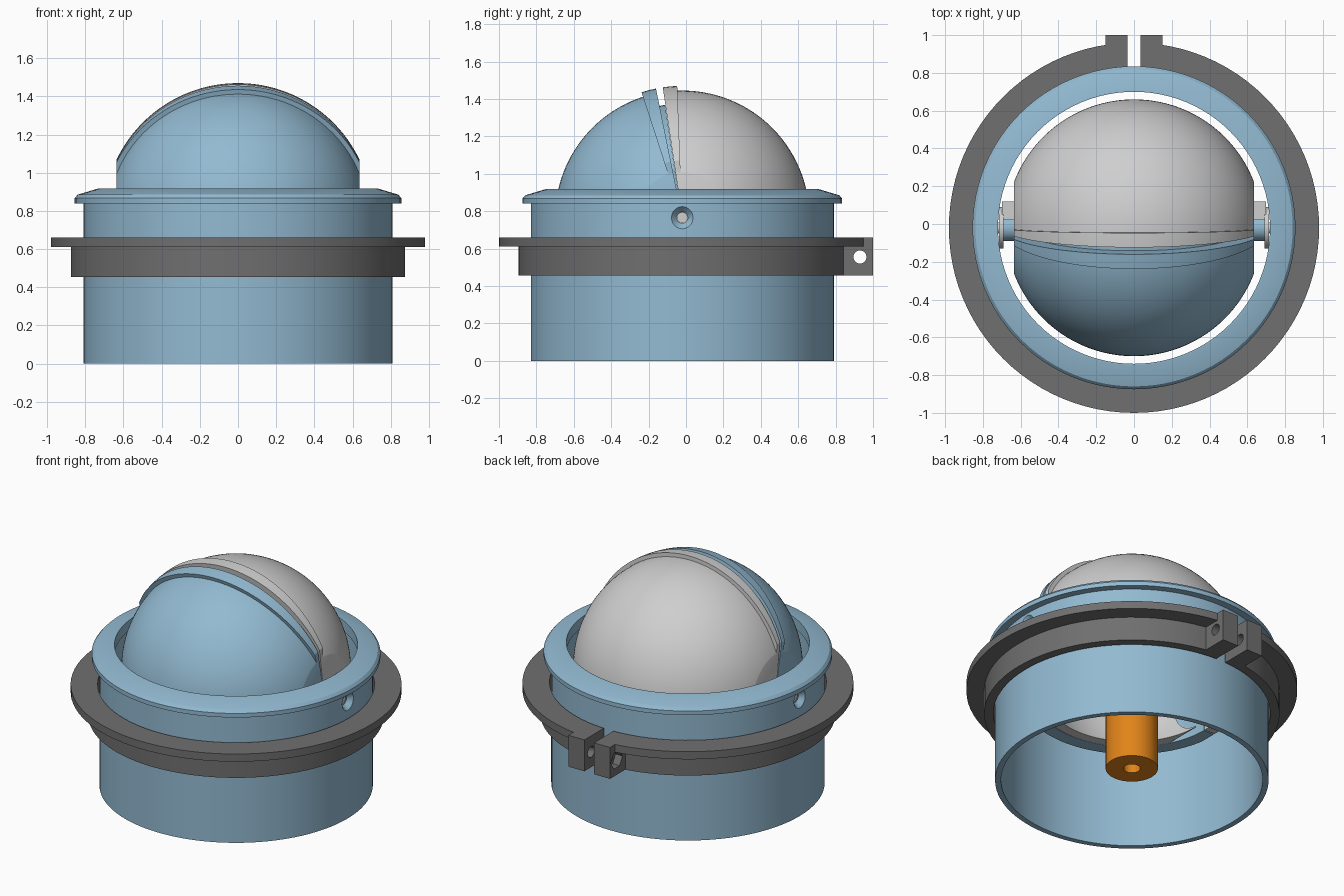
import bpy, bmesh, math
from mathutils import Matrix, Vector

cube = bpy.data.objects.get("Cube")
if cube:
    bpy.data.objects.remove(cube)

CY, CZ = -0.02, 0.765          # shared axis and pivot height
FLAT = 0.635                   # half width of the ball between its flat sides


def material(name, rgb):
    m = bpy.data.materials.new(name)
    m.use_nodes = True
    m.diffuse_color = (*rgb, 1)
    m.node_tree.nodes["Principled BSDF"].inputs["Base Color"].default_value = (*rgb, 1)
    return m


BLUE = material("light blue", (0.29, 0.49, 0.64))
WHITE = material("pale grey", (0.62, 0.62, 0.62))
GREY = material("dark grey", (0.16, 0.16, 0.16))
ORANGE = material("orange", (0.75, 0.23, 0.01))


def make(name, bm, mat=None):
    bmesh.ops.recalc_face_normals(bm, faces=bm.faces)
    mesh = bpy.data.meshes.new(name)
    bm.to_mesh(mesh)
    bm.free()
    ob = bpy.data.objects.new(name, mesh)
    bpy.context.collection.objects.link(ob)
    if mat:
        mesh.materials.append(mat)
    return ob


def activate(ob):
    bpy.ops.object.select_all(action='DESELECT')
    ob.select_set(True)
    bpy.context.view_layer.objects.active = ob


def smooth(ob):
    activate(ob)
    bpy.ops.object.shade_smooth_by_angle(angle=math.radians(25))


def boolean(ob, other, operation='DIFFERENCE'):
    activate(ob)
    mod = ob.modifiers.new("cut", 'BOOLEAN')
    mod.operation, mod.solver, mod.object = operation, 'EXACT', other
    bpy.ops.object.modifier_apply(modifier=mod.name)
    bpy.data.objects.remove(other)


def skin(rings, closed):
    """Bridge equal closed loops of points into a solid."""
    bm = bmesh.new()
    loops = [[bm.verts.new(p) for p in ring] for ring in rings]
    pairs = list(zip(loops, loops[1:]))
    if closed:
        pairs.append((loops[-1], loops[0]))
    else:
        bm.faces.new(loops[0])
        bm.faces.new(loops[-1])
    n = len(loops[0])
    for a, b in pairs:
        for i in range(n):
            j = (i + 1) % n
            bm.faces.new((a[i], a[j], b[j], b[i]))
    return bm


def lathe(name, profile, mat, steps=96):
    """Turn (radius, z) points around the upright axis."""
    rings = []
    for k in range(steps):
        t = math.tau * k / steps
        rings.append([(r * math.cos(t), CY + r * math.sin(t), z) for r, z in profile])
    return make(name, skin(rings, True), mat)


def lune(name, outer, inner, start, end, mat, x_in=FLAT, x_out=FLAT, capped=False, n=48):
    """Slice of a hollow ball about the x pivot; angles run from up toward the front."""
    def arc(radius, half):
        xs = [half * math.sin(math.pi / 2 * (2 * i / n - 1)) for i in range(n + 1)]
        return [(x, math.sqrt(radius ** 2 - x ** 2)) for x in xs]
    hole = 0.02
    profile = arc(outer, x_out)
    if capped:
        profile += [(x_out, hole), (x_in, hole)]
    profile += arc(inner, x_in)[::-1]
    if capped:
        profile += [(-x_in, hole), (-x_out, hole)]
    steps = max(2, int(abs(end - start) / 3))
    rings = []
    for k in range(steps + 1):
        t = math.radians(start + (end - start) * k / steps)
        rings.append([(x, CY - r * math.sin(t), CZ + r * math.cos(t)) for x, r in profile])
    return make(name, skin(rings, False), mat)


def box(name, lo, hi, mat=None):
    lo, hi = Vector(lo), Vector(hi)
    bm = bmesh.new()
    bmesh.ops.create_cube(bm, size=1, matrix=Matrix.Translation((lo + hi) / 2)
                          @ Matrix.Diagonal((*(hi - lo), 1)))
    return make(name, bm, mat)


def rod(name, x0, x1, r0, r1, y, z, mat=None, sides=32):
    """Cylinder or cone lying along x."""
    bm = bmesh.new()
    place = Matrix.Translation(((x0 + x1) / 2, y, z)) @ Matrix.Rotation(math.pi / 2, 4, 'Y')
    bmesh.ops.create_cone(bm, cap_ends=True, segments=sides, radius1=r0, radius2=r1,
                          depth=x1 - x0, matrix=place)
    return make(name, bm, mat)


# Housing tube with flanged lip and countersunk pivot holes
housing = lathe("housing_tube", [
    (0.775, 0), (0.81, 0), (0.81, 0.84), (0.855, 0.84), (0.855, 0.867),
    (0.84, 0.885), (0.73, 0.918), (0.72, 0.918), (0.72, 0.85), (0.775, 0.83)], BLUE)
boolean(housing, rod("hole", -1, 1, 0.03, 0.03, CY, CZ))
boolean(housing, rod("sink_left", 0.775, 0.815, 0.028, 0.064, CY, CZ))
boolean(housing, rod("sink_right", -0.815, -0.775, 0.064, 0.028, CY, CZ))
smooth(housing)

# Split clamp ring with bolt tabs at the back
clamp = lathe("clamp_ring", [(0.82, 0.455), (0.875, 0.455), (0.875, 0.61),
                             (0.98, 0.61), (0.98, 0.66), (0.82, 0.66)], GREY)
boolean(clamp, box("tabs", (-0.15, 0.82, 0.455), (0.15, 1, 0.66)), 'UNION')
boolean(clamp, box("slot", (-0.035, 0.6, 0.3), (0.035, 1.2, 0.8)))
boolean(clamp, rod("bolt_hole", -0.3, 0.3, 0.035, 0.035, 0.93, 0.555))
boolean(clamp, rod("nut_pocket", -0.25, -0.1, 0.06, 0.06, 0.93, 0.555, sides=6))
smooth(clamp)

# Two ball shells, open at the bottom, with a liner inside the front one
shells = [
    lune("front_shell", 0.68, 0.60, 11.5, 179, BLUE, x_in=0.56, capped=True),
    lune("back_shell", 0.68, 0.60, 8.5, -179, WHITE, x_in=0.56, capped=True),
    lune("inner_liner", 0.598, 0.54, 11.5, 179, WHITE, x_in=0.5, x_out=0.5),
]
for shell in shells:
    boolean(shell, box("trim", (-1, -1, -0.5), (1, 1, 0.55)))
    smooth(shell)

# Raised rims and the lip that closes the gap between the shells
smooth(lune("front_rim", 0.705, 0.66, 11.5, 18, BLUE))
smooth(lune("back_rim", 0.705, 0.66, 8.5, 2.2, WHITE))
smooth(lune("front_lip", 0.61, 0.565, 8.7, 12, BLUE, x_in=0.55, x_out=0.55))

# Pivot hardware on both sides
for side, s in (("left", 1), ("right", -1)):
    def span(a, b):
        return sorted((s * a, s * b))
    for part, a, b, r, mat in (("boss", 0.63, 0.69, 0.07, BLUE),
                               ("washer", 0.69, 0.715, 0.11, WHITE),
                               ("pin", 0.6, 0.772, 0.029, WHITE)):
        smooth(rod(f"{side}_pivot_{part}", *span(a, b), r, r, CY, CZ, mat))
    x0, x1 = span(0.63, 0.70)
    box(f"{side}_pivot_arm", (x0, 0.02, 0.71), (x1, 0.12, 0.85), WHITE)

# Hollow centre post
smooth(lathe("centre_post", [(0.05, 0.08), (0.155, 0.08), (0.155, 0.75), (0.05, 0.75)], ORANGE, 48))
